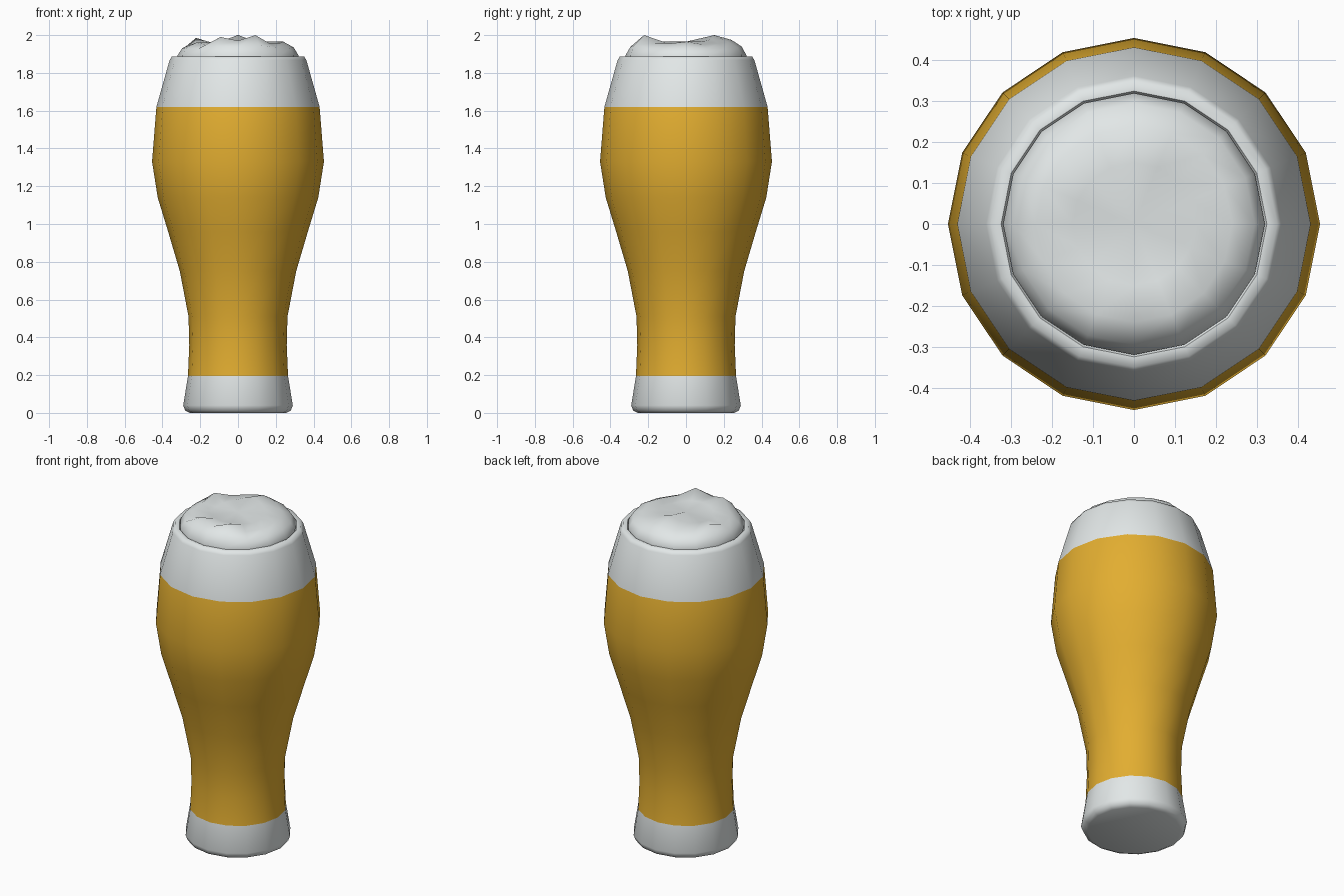
import bpy, math

if "Cube" in bpy.data.objects:
    bpy.data.objects.remove(bpy.data.objects["Cube"])

SIDES = 16


def material(name, rgb):
    m = bpy.data.materials.new(name)
    m.diffuse_color = (*rgb, 1)
    m.use_nodes = True
    m.node_tree.nodes["Principled BSDF"].inputs["Base Color"].default_value = m.diffuse_color
    return m


WHITE = material("pale_glass_and_foam", (0.76, 0.80, 0.80))
GOLD = material("golden_beer", (0.76, 0.42, 0.03))


def ring(r, z):
    """One ring of points; z is a number or a list with one height per side."""
    pts = []
    for k in range(SIDES):
        a = 2 * math.pi * k / SIDES
        pts.append((r * math.cos(a), r * math.sin(a), z[k] if isinstance(z, list) else z))
    return pts


def skin(name, rings, bottom=None, top=None, angle=40):
    """Join rings into a surface, with optional end caps."""
    verts = [p for r in rings for p in r]
    faces = []
    for i in range(len(rings) - 1):
        for k in range(SIDES):
            a, b = i * SIDES + k, i * SIDES + (k + 1) % SIDES
            faces.append((a, b, b + SIDES, a + SIDES))
    if bottom is not None:
        faces.append(tuple(reversed(range(SIDES))))
    if top is not None:
        c, base = len(verts), (len(rings) - 1) * SIDES
        verts.append((0, 0, top))
        faces += [(base + k, base + (k + 1) % SIDES, c) for k in range(SIDES)]
    me = bpy.data.meshes.new(name)
    me.from_pydata(verts, [], faces)
    ob = bpy.data.objects.new(name, me)
    bpy.context.collection.objects.link(ob)
    bpy.ops.object.select_all(action='DESELECT')
    ob.select_set(True)
    bpy.context.view_layer.objects.active = ob
    bpy.ops.object.shade_smooth_by_angle(angle=math.radians(angle))
    return ob


# Curved glass: white foot, golden middle, white head, rolled rim
profile = [(0.255, 0), (0.28, 0.012), (0.29, 0.04), (0.265, 0.195), (0.258, 0.36),
           (0.262, 0.51), (0.308, 0.75), (0.37, 0.96), (0.425, 1.14), (0.455, 1.33),
           (0.432, 1.62), (0.362, 1.868), (0.35, 1.887), (0.325, 1.887), (0.315, 1.87)]
glass = skin("beer_glass", [ring(r, z) for r, z in profile], bottom=0, angle=60)
glass.data.materials.append(WHITE)
glass.data.materials.append(GOLD)
for p in glass.data.polygons:
    p.material_index = 1 if 0.195 < p.center.z < 1.62 else 0

# Lumpy foam dome
crest = [1.965, 1.95, 1.955, 1.965, 1.975, 1.96, 1.955, 1.985,
         1.955, 1.96, 1.95, 1.99, 1.97, 2.0, 1.955, 1.955]
middle = [1.96, 1.965, 1.97, 1.98, 2.0, 1.98, 1.965, 1.96,
          1.955, 1.955, 1.96, 1.965, 1.965, 1.965, 1.96, 1.955]
shoulder = [1.935 + 0.4 * (z - 1.965) for z in crest]
foam = skin("foam", [ring(0.318, 1.87), ring(0.32, 1.893), ring(0.295, shoulder),
                     ring(0.24, crest), ring(0.15, middle)], top=1.965, angle=50)
foam.data.materials.append(WHITE)
